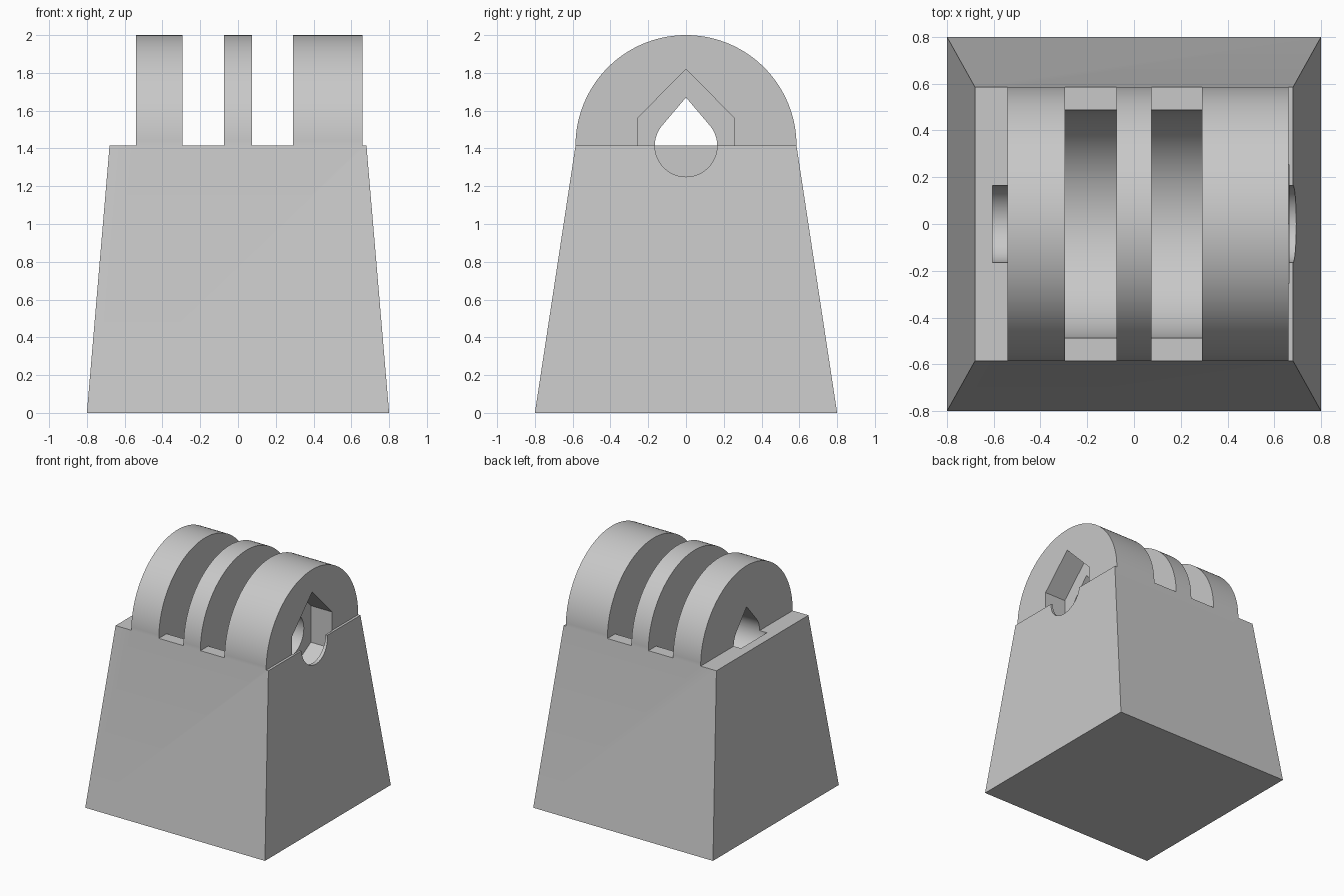
import bpy, bmesh
from math import sin, cos, pi, acos, radians

cube = bpy.data.objects.get("Cube")
if cube:
    bpy.data.objects.remove(cube, do_unlink=True)

grey = bpy.data.materials.new("light grey plastic")
grey.use_nodes = True
colour = (0.58, 0.58, 0.58, 1)
grey.diffuse_color = colour
grey.node_tree.nodes["Principled BSDF"].inputs["Base Color"].default_value = colour

AXIS = 1.415      # height of the hinge axis and of the block's top
FIN_R = 0.585


def make_object(name, bm):
    bmesh.ops.recalc_face_normals(bm, faces=bm.faces)
    mesh = bpy.data.meshes.new(name)
    bm.to_mesh(mesh)
    bm.free()
    mesh.materials.append(grey)
    obj = bpy.data.objects.new(name, mesh)
    bpy.context.collection.objects.link(obj)
    return obj


def prism(name, profile, x0, x1):
    """Extrude a (y, height above axis) profile along x."""
    bm = bmesh.new()
    face = bm.faces.new([bm.verts.new((x0, y, AXIS + z)) for y, z in profile])
    side = bmesh.ops.extrude_face_region(bm, geom=[face])["geom"]
    verts = [v for v in side if isinstance(v, bmesh.types.BMVert)]
    bmesh.ops.translate(bm, verts=verts, vec=(x1 - x0, 0, 0))
    return make_object(name, bm)


def arc(r, start, end, steps):
    return [(r * cos(start + (end - start) * i / steps),
             r * sin(start + (end - start) * i / steps)) for i in range(steps + 1)]


def combine(target, other, operation):
    mod = target.modifiers.new(other.name, 'BOOLEAN')
    mod.operation, mod.solver, mod.object = operation, 'EXACT', other
    bpy.context.view_layer.update()
    graph = bpy.context.evaluated_depsgraph_get()
    mesh = bpy.data.meshes.new_from_object(target.evaluated_get(graph))
    target.modifiers.clear()
    target.data = mesh
    bpy.data.objects.remove(other, do_unlink=True)


# Tapered block
bm = bmesh.new()
bmesh.ops.create_cube(bm, size=2)
for v in bm.verts:
    top = v.co.z > 0
    v.co.x *= 0.68 if top else 0.8
    v.co.y *= FIN_R if top else 0.8
    v.co.z = AXIS if top else 0
mount = make_object("hinge_mount", bm)

# Three rounded fins, rooted inside the block
fin_profile = arc(FIN_R, 0, pi, 72) + [(-0.5, -0.2), (0.5, -0.2)]
for x0, x1 in [(-0.54, -0.295), (-0.075, 0.075), (0.29, 0.66)]:
    combine(mount, prism("fin", fin_profile, x0, x1), 'UNION')

# Round scoops between the fins
scoop_profile = arc(0.487, 0, 2 * pi, 96)[:-1]
for x0, x1 in [(-0.295, -0.075), (0.075, 0.29)]:
    combine(mount, prism("scoop", scoop_profile, x0, x1), 'DIFFERENCE')

# Teardrop bolt hole, closed at the right end
HOLE_R, PEAK = 0.165, 0.255
lean = acos(HOLE_R / PEAK)
hole_profile = arc(HOLE_R, pi / 2 + lean, 2.5 * pi - lean, 56) + [(0, PEAK)]
combine(mount, prism("bolt_hole", hole_profile, -0.605, 0.9), 'DIFFERENCE')

# Nut pocket: hexagon with a steeper roof, behind a thin wall in the block
nut_profile = arc(0.294, radians(150), radians(390), 4) + [(0, 0.405)]
combine(mount, prism("nut_pocket", nut_profile, 0.47, 0.664), 'DIFFERENCE')

# Smooth curves, crisp edges
bpy.ops.object.select_all(action='DESELECT')
mount.select_set(True)
bpy.context.view_layer.objects.active = mount
bpy.ops.object.shade_smooth_by_angle(angle=radians(20))
